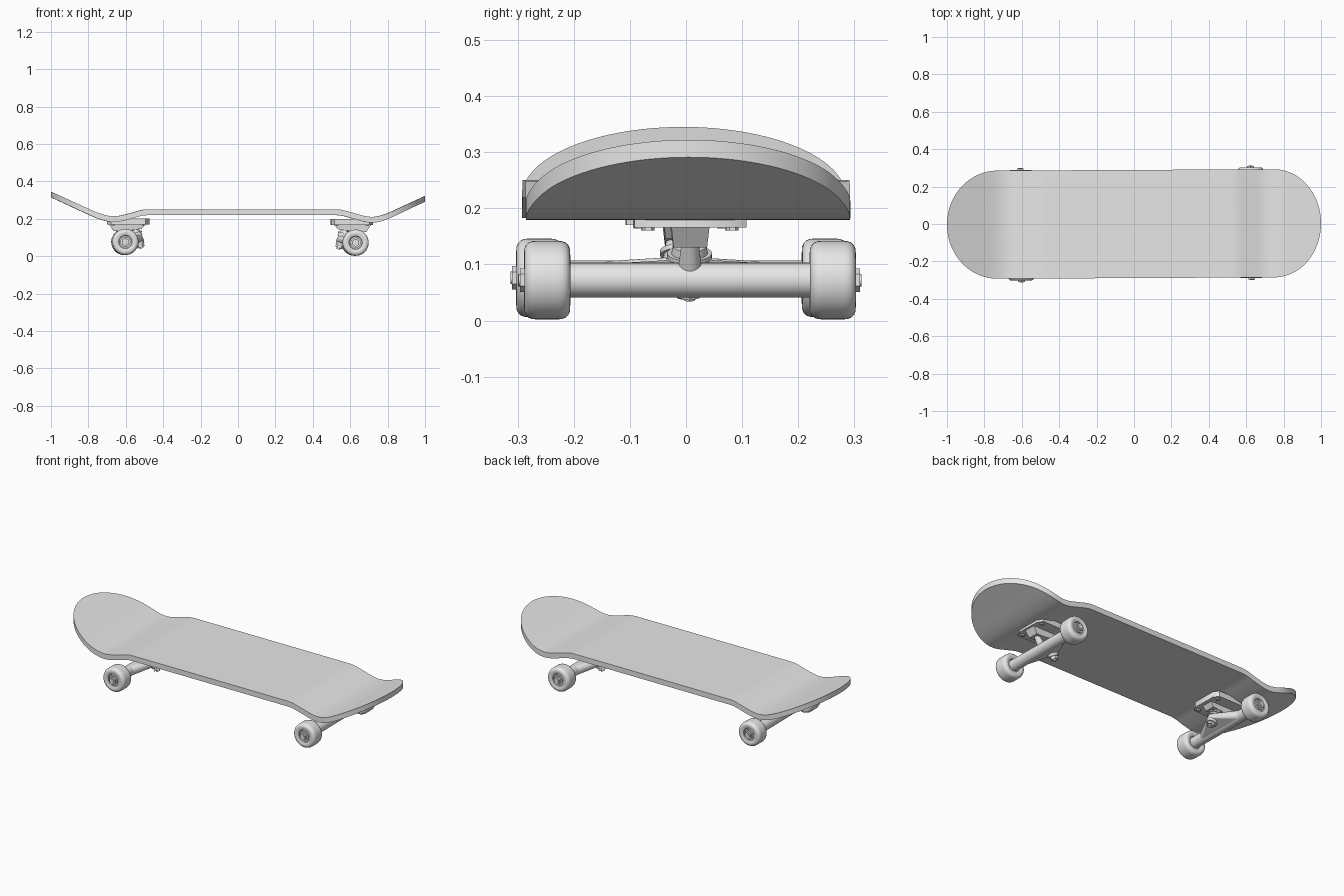
import bpy, bmesh, math
from mathutils import Matrix, Vector

if "Cube" in bpy.data.objects:
    bpy.data.objects.remove(bpy.data.objects["Cube"])

grey = bpy.data.materials.new("plain grey")
grey.diffuse_color = (0.8, 0.8, 0.8, 1)
grey.use_nodes = True
grey.node_tree.nodes["Principled BSDF"].inputs["Base Color"].default_value = grey.diffuse_color


def finish(bm, name, matrix=Matrix(), angle=35):
    bmesh.ops.remove_doubles(bm, verts=bm.verts, dist=1e-5)
    bmesh.ops.recalc_face_normals(bm, faces=bm.faces)
    mesh = bpy.data.meshes.new(name)
    bm.to_mesh(mesh)
    bm.free()
    mesh.materials.append(grey)
    ob = bpy.data.objects.new(name, mesh)
    bpy.context.collection.objects.link(ob)
    ob.matrix_world = matrix
    bpy.ops.object.select_all(action='DESELECT')
    ob.select_set(True)
    bpy.context.view_layer.objects.active = ob
    bpy.ops.object.shade_smooth_by_angle(angle=math.radians(angle))
    return ob


def rod(name, p, q, r1, r2, matrix, seg=24):
    """Cylinder or cone between two points."""
    p, q = Vector(p), Vector(q)
    d = q - p
    bm = bmesh.new()
    m = Matrix.Translation((p + q) / 2) @ d.to_track_quat('Z', 'Y').to_matrix().to_4x4()
    bmesh.ops.create_cone(bm, cap_ends=True, segments=seg, radius1=r1, radius2=r2,
                          depth=d.length, matrix=m)
    return finish(bm, name, matrix)


def hull(name, points, matrix, angle=35):
    bm = bmesh.new()
    for p in points:
        bm.verts.new(p)
    res = bmesh.ops.convex_hull(bm, input=bm.verts)
    junk = [g for g in res["geom_interior"] if isinstance(g, bmesh.types.BMVert)]
    bmesh.ops.delete(bm, geom=junk, context='VERTS')
    return finish(bm, name, matrix, angle)


def lathe(name, profile, matrix, seg=40):
    """Spin (radius, y) points around the y axis."""
    bm = bmesh.new()
    vs = [bm.verts.new((0, y, r)) for r, y in profile]
    es = [bm.edges.new(e) for e in zip(vs, vs[1:])]
    bmesh.ops.spin(bm, geom=vs + es, cent=(0, 0, 0), axis=(0, 1, 0),
                   angle=2 * math.pi, steps=seg)
    return finish(bm, name, matrix)


# Deck: side profile (x, top z), smoothly interpolated
SIDE = [(-1, .345), (-.88, .290), (-.76, .236), (-.70, .217), (-.65, .214), (-.58, .229),
        (-.51, .248), (-.45, .250), (.49, .250), (.55, .248), (.62, .230), (.69, .212),
        (.74, .212), (.80, .230), (.90, .276), (1, .322)]


def slope(i):
    a, b = SIDE[max(i - 1, 0)], SIDE[min(i + 1, len(SIDE) - 1)]
    return (b[1] - a[1]) / (b[0] - a[0])


def deck_z(x):
    i = max(k for k in range(len(SIDE) - 1) if SIDE[k][0] <= x + 1e-9 or k == 0)
    (x0, z0), (x1, z1) = SIDE[i], SIDE[i + 1]
    h = x1 - x0
    t = min(max((x - x0) / h, 0), 1)
    return ((2*t**3 - 3*t**2 + 1) * z0 + (t**3 - 2*t**2 + t) * h * slope(i)
            + (3*t**2 - 2*t**3) * z1 + (t**3 - t**2) * h * slope(i + 1))


HALF, LEFT, RIGHT = .289, -.73, .75
N = 24
stations = [(LEFT - (1 + LEFT) * math.cos(k / N * math.pi / 2), HALF * math.sin(k / N * math.pi / 2))
            for k in range(N)]
stations += [(LEFT + (RIGHT - LEFT) * k / 80, HALF) for k in range(80)]
stations += [(RIGHT + (1 - RIGHT) * math.sin(k / N * math.pi / 2), HALF * math.cos(k / N * math.pi / 2))
             for k in range(N + 1)]
bm = bmesh.new()
rings = []
for x, w in stations:
    z = deck_z(x)
    rings.append([bm.verts.new(c) for c in
                  ((x, -w, z), (x, w, z), (x, w, z - .031), (x, -w, z - .031))])
for a, b in zip(rings, rings[1:]):
    for k in range(4):
        bm.faces.new((a[k], b[k], b[(k + 1) % 4], a[(k + 1) % 4]))
bmesh.ops.dissolve_degenerate(bm, edges=bm.edges, dist=1e-5)
finish(bm, "deck", Matrix.Rotation(.005, 4, 'Z'))

# Wheel profile, symmetric about its middle
half = [(0, -.031), (.033, -.031), (.036, -.036), (.049, -.041), (.056, -.0405),
        (.062, -.038), (.067, -.033), (.0695, -.026), (.07, -.018)]
WHEEL = half + [(r, -y) for r, y in reversed(half)]


def truck(side, m):
    """Axle centre at the origin, +x towards the middle of the board."""
    # mounting plate with clipped corners
    outline = [(-.095, .07), (-.075, .1), (.11, .1), (.13, .07)]
    outline += [(x, -y) for x, y in outline]
    hull(side + "_mounting_plate", [(x, y, z) for x, y in outline for z in (.094, .126)], m)
    for i, (x, y) in enumerate([(-.065, .075), (-.065, -.075), (.1, .075), (.1, -.075)]):
        rod(f"{side}_plate_bolt_{i}", (x, y, .088), (x, y, .1), .011, .011, m, 6)
    # housing below the plate
    hull(side + "_housing", [(x, y, .095) for x in (-.085, .11) for y in (-.034, .034)]
         + [(x, y, .058) for x in (-.06, -.02) for y in (-.03, .03)]
         + [(x, y, .07) for x in (.02, .09) for y in (-.03, .03)], m)
    # hanger tube and the yoke that widens towards the kingpin
    rod(side + "_hanger", (0, -.225, 0), (0, .225, 0), .031, .031, m, 32)
    circle = [2 * math.pi * k / 16 for k in range(16)]
    yoke = [(.029 * math.cos(a), y, .029 * math.sin(a)) for a in circle for y in (-.15, .15)]
    yoke += [(.06 + .036 * math.cos(a) - s * .006, .036 * math.sin(a), s * .014 + .012 + .012 * math.cos(a))
             for a in circle for s in (-1, 1)]
    hull(side + "_yoke", yoke, m, 50)
    # pivot, bushings, kingpin and nut
    rod(side + "_pivot", (-.002, 0, .015), (-.04, 0, .075), .022, .014, m)
    rod(side + "_upper_bushing", (.062, 0, .025), (.045, 0, .062), .036, .03, m)
    rod(side + "_washer", (.055, 0, .04), (.052, 0, .048), .04, .04, m)
    rod(side + "_lower_bushing", (.072, 0, .006), (.08, 0, -.014), .03, .026, m)
    rod(side + "_kingpin", (.04, 0, .085), (.091, 0, -.034), .011, .011, m)
    rod(side + "_kingpin_nut", (.08, 0, -.012), (.087, 0, -.028), .021, .021, m, 6)
    # axle, wheels, bearings and nuts
    rod(side + "_axle", (0, -.306, 0), (0, .306, 0), .011, .011, m, 16)
    for s, end in ((-1, "a"), (1, "b")):
        lathe(f"{side}_wheel_{end}", WHEEL, m @ Matrix.Translation((0, s * .2545, 0)))
        rod(f"{side}_bearing_{end}", (0, s * .22, 0), (0, s * .294, 0), .027, .027, m, 32)
        rod(f"{side}_axle_nut_{end}", (0, s * .29, 0), (0, s * .303, 0), .021, .021, m, 6)


truck("left", Matrix.Translation((-.605, -.007, .076)) @ Matrix.Rotation(.011, 4, 'Z'))
truck("right", Matrix.Translation((.626, .007, .072)) @ Matrix.Rotation(math.pi + .011, 4, 'Z'))
